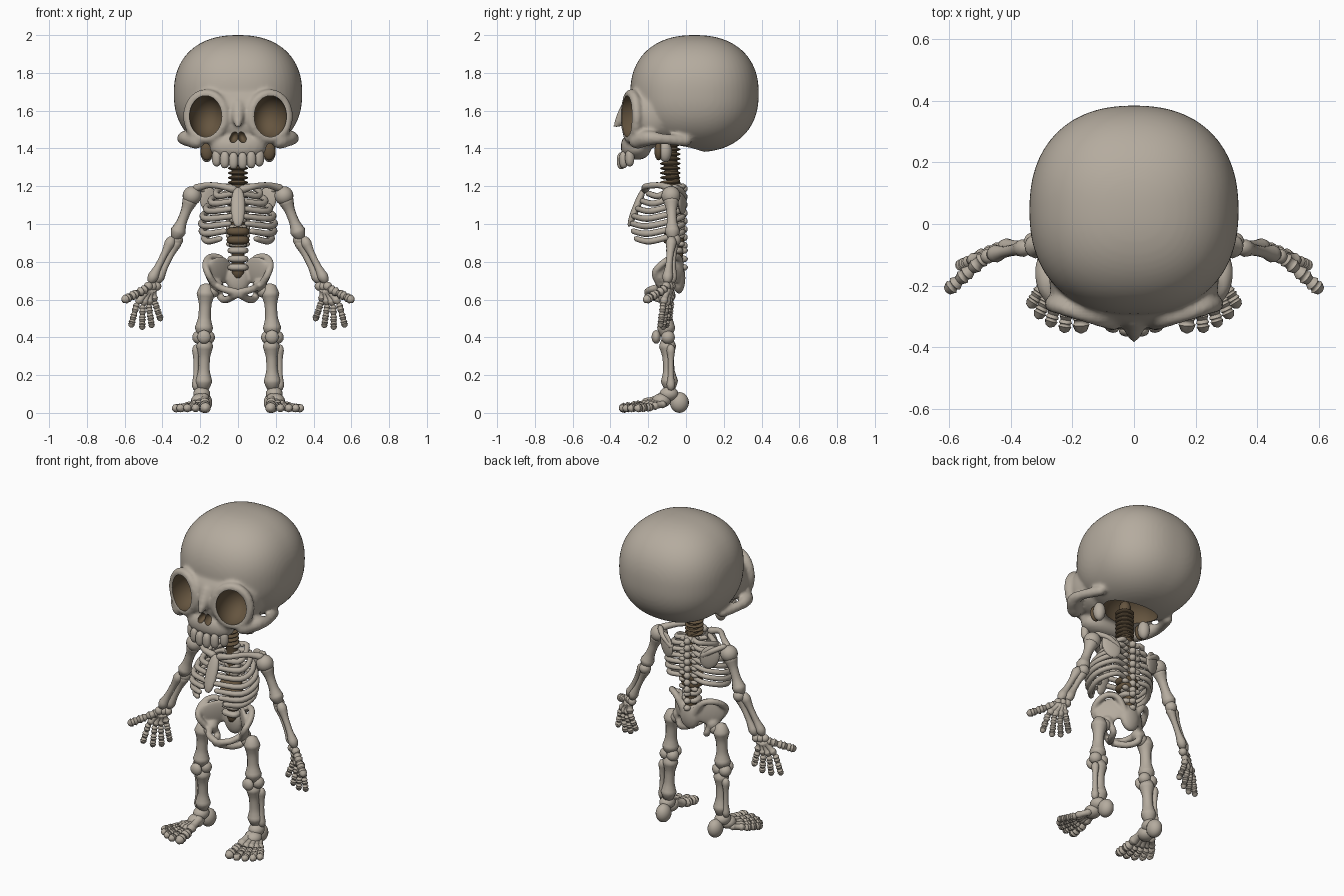
import bpy
import bmesh
from math import sin, cos, pi
from mathutils import Vector, Euler

cube = bpy.data.objects.get("Cube")
if cube:
    bpy.data.objects.remove(cube, do_unlink=True)


def material(name, colour):
    mat = bpy.data.materials.new(name)
    mat.use_nodes = True
    mat.diffuse_color = (*colour, 1)
    mat.node_tree.nodes["Principled BSDF"].inputs["Base Color"].default_value = (*colour, 1)
    return mat


BONE = material("warm grey bone", (0.46, 0.41, 0.345))
DARK = material("dark brown hollow", (0.13, 0.09, 0.05))


def blob(bm, loc, radii, rot=(0, 0, 0), power=2, seg=20):
    """Ellipsoid; a power above two makes it boxier."""
    turn = Euler(rot).to_matrix()
    for v in bmesh.ops.create_uvsphere(bm, u_segments=seg, v_segments=seg * 2 // 3, radius=1)["verts"]:
        size = sum(abs(c) ** power for c in v.co) ** (1 / power)
        v.co = turn @ (v.co / size * Vector(radii)) + Vector(loc)


def ball(bm, loc, r):
    blob(bm, loc, (r, r, r))


def tube(bm, points, radii, sides=12, steps=4):
    """Round-ended sweep along a smooth path with varying radius."""
    pts = [Vector(p) for p in points]
    if not isinstance(radii, (list, tuple)):
        radii = [radii] * len(pts)
    last = len(pts) - 1
    path = []
    for i in range(last):
        a, b, c, d = pts[max(i - 1, 0)], pts[i], pts[i + 1], pts[min(i + 2, last)]
        for k in range(steps):
            t = k / steps
            p = b + (c - a) * (t / 2) + (a * 2 - b * 5 + c * 4 - d) * (t * t / 2) \
                + (b * 3 - a - c * 3 + d) * (t ** 3 / 2)
            path.append((p, radii[i] + (radii[i + 1] - radii[i]) * t))
    path.append((pts[-1], radii[-1]))
    (p, r), (q, s) = path[0], path[-1]
    head = (path[1][0] - p).normalized()
    tail = (q - path[-2][0]).normalized()
    path = [(p - head * r * sin(a), r * cos(a)) for a in (1.4, 0.8)] + path \
        + [(q + tail * s * sin(a), s * cos(a)) for a in (0.8, 1.4)]
    frame, before, rings = head.to_track_quat('Z', 'Y'), head, []
    for i, (p, r) in enumerate(path):
        along = (path[min(i + 1, len(path) - 1)][0] - path[max(i - 1, 0)][0]).normalized()
        frame = before.rotation_difference(along) @ frame
        before = along
        angles = [2 * pi * j / sides for j in range(sides)]
        rings.append([bm.verts.new(p + frame @ Vector((r * cos(a), r * sin(a), 0))) for a in angles])
    for low, high in zip(rings, rings[1:]):
        for j in range(sides):
            k = (j + 1) % sides
            bm.faces.new((low[j], low[k], high[k], high[j]))
    bm.faces.new(rings[0][::-1])
    bm.faces.new(rings[-1])


def bone(bm, a, b, r, knob=1.6):
    """Straight bone with swollen ends."""
    a, b = Vector(a), Vector(b)
    inset = (b - a).normalized() * min(r * knob * 0.8, (b - a).length * 0.3)
    a, b = a + inset, b - inset
    half = ((0, 0.8), (0.07, 1), (0.18, 0.55), (0.32, 0.1))
    shape = list(half) + [(0.5, 0)] + [(1 - t, w) for t, w in reversed(half)]
    tube(bm, [a.lerp(b, t) for t, w in shape], [r * (1 + (knob - 1) * w) for t, w in shape], steps=2)


def digit(bm, a, b, r, joints=(0, 0.42, 0.74, 1)):
    a, b = Vector(a), Vector(b)
    for s, t in zip(joints, joints[1:]):
        bone(bm, a.lerp(b, s), a.lerp(b, t), r, 1.3)


def mirror(bm):
    made = bmesh.ops.duplicate(bm, geom=bm.verts[:] + bm.edges[:] + bm.faces[:])["geom"]
    for v in made:
        if isinstance(v, bmesh.types.BMVert):
            v.co.x *= -1
    bmesh.ops.reverse_faces(bm, faces=[f for f in made if isinstance(f, bmesh.types.BMFace)])


def apply(obj, kind, **settings):
    mod = obj.modifiers.new(kind.lower(), kind)
    for key, value in settings.items():
        setattr(mod, key, value)
    bpy.context.view_layer.objects.active = obj
    bpy.ops.object.modifier_apply(modifier=mod.name)


def smooth(obj):
    bpy.ops.object.select_all(action='DESELECT')
    obj.select_set(True)
    bpy.context.view_layer.objects.active = obj
    bpy.ops.object.shade_smooth_by_angle(angle=0.9)


def make(name, bm, mats=(BONE,), voxel=0):
    mesh = bpy.data.meshes.new(name)
    bm.to_mesh(mesh)
    bm.free()
    obj = bpy.data.objects.new(name, mesh)
    bpy.context.collection.objects.link(obj)
    if voxel:
        apply(obj, 'REMESH', mode='VOXEL', voxel_size=voxel)
        apply(obj, 'SMOOTH', factor=0.5, iterations=5)
    for mat in mats:
        obj.data.materials.append(mat)
    smooth(obj)
    return obj


# Skull: blended masses for eye rims, cheeks, face and cranium
bm = bmesh.new()
rim = [(0.168 + 0.098 * cos(a), -0.29 + 0.03 * cos(a), 1.57 + 0.118 * sin(a))
       for a in [pi * i / 6 for i in range(13)]]
tube(bm, rim, 0.027)
tube(bm, [(0.22, -0.26, 1.44), (0.275, -0.2, 1.455), (0.29, -0.12, 1.45), (0.25, 0, 1.44)],
     [0.045, 0.042, 0.028, 0.03])
mirror(bm)
blob(bm, (0, 0.045, 1.69), (0.34, 0.34, 0.31), power=2.3, seg=64)
blob(bm, (0, -0.18, 1.57), (0.275, 0.152, 0.165), power=2.5, seg=40)
blob(bm, (0, -0.265, 1.41), (0.15, 0.08, 0.07), power=2.4, seg=32)
tube(bm, [(0, -0.3, 1.63), (0, -0.335, 1.57), (0, -0.37, 1.52)], [0.04, 0.035, 0.016])
skull = make("skull", bm, (BONE, DARK), voxel=0.011)

# Eye sockets, nose opening, brain cavity and the hole beneath
cuts = [((s * 0.165, -0.285, 1.57), (0.092, 0.125, 0.112), (0, 0, s * 0.15)) for s in (1, -1)]
cuts += [((s * 0.021, -0.355, 1.462), (0.024, 0.06, 0.034), (0, s * -0.4, 0)) for s in (1, -1)]
cuts += [((0, -0.36, 1.487), (0.024, 0.06, 0.03), (0, 0, 0)),
         ((0, 0.06, 1.68), (0.27, 0.2, 0.25), (0, 0, 0)),
         ((0, -0.03, 1.42), (0.17, 0.135, 0.13), (0, 0, 0))]
for loc, radii, rot in cuts:
    bm = bmesh.new()
    blob(bm, loc, radii, rot, seg=36)
    for f in bm.faces:
        f.material_index = 1
    cutter = make("cutter", bm, (BONE, DARK))
    cutter.hide_render = True
    apply(skull, 'BOOLEAN', operation='DIFFERENCE', solver='EXACT', object=cutter)
    bpy.data.objects.remove(cutter, do_unlink=True)
smooth(skull)

# Upper teeth
bm = bmesh.new()
for x, y, z in ((0.024, -0.343, 1.335), (0.07, -0.33, 1.34), (0.113, -0.298, 1.35)):
    blob(bm, (x, y, z), (0.025, 0.023, 0.045), (0, 0, x * 4), power=2.4)
mirror(bm)
make("teeth", bm)

# Skull base behind the cheeks
for name, mat, loc, radii in (("skull_base", BONE, (0.165, -0.11, 1.385), (0.035, 0.035, 0.058)),
                              ("skull_base_hollow", DARK, (0.165, -0.145, 1.385), (0.033, 0.022, 0.048))):
    bm = bmesh.new()
    blob(bm, loc, radii)
    mirror(bm)
    make(name, bm, (mat,))

# Neck and spine
bm = bmesh.new()
tube(bm, [(0, -0.08, 1.46), (0, -0.08, 1.3), (0, -0.055, 1.15), (0, -0.05, 0.95), (0, -0.05, 0.74)], 0.035)
for i in range(9):
    blob(bm, (0, -0.083, 1.42 - i * 0.025), (0.054, 0.054, 0.012))
for z in (0.96, 0.915):
    blob(bm, (0, -0.065, z), (0.06, 0.055, 0.024), power=3)
make("neck_and_spine_discs", bm, (DARK,))

bm = bmesh.new()
for i in range(8):
    z = 1.195 - i * 0.043
    blob(bm, (0, -0.05, z), (0.047, 0.035, 0.018), power=3)
    blob(bm, (0, -0.013, z - 0.008), (0.02, 0.022, 0.021))
    for s in (1, -1):
        blob(bm, (s * 0.042, -0.025, z), (0.022, 0.018, 0.015))
for z in (0.86, 0.815, 0.77):
    blob(bm, (0, -0.06, z), (0.055, 0.045, 0.019), power=3)
    blob(bm, (0, -0.015, z), (0.02, 0.025, 0.018))
make("vertebrae", bm)

# Ribs, breastbone, collarbones and shoulder blades
bm = bmesh.new()
for i in range(7):
    t = i / 6
    z = 1.2 - 0.04 * i
    wide = 0.115 + 0.078 * sin(t * 2.2)
    front = -0.2 - 0.083 * sin(t * 2.3)
    end = 0.025 + max(0, i - 3) * 0.024
    tube(bm, [(0.03, -0.035, z), (wide * 0.65, -0.018, z - 0.003), (wide, -0.1, z - 0.03),
              (wide * 0.88, front * 0.75, z - 0.052), (end, front, z - 0.038)],
         [0.014, 0.015, 0.016, 0.017, 0.015], sides=10)
mirror(bm)
make("ribs", bm)

bm = bmesh.new()
blob(bm, (0, -0.262, 1.09), (0.037, 0.02, 0.112), (-0.38, 0, 0), power=2.3)
make("breastbone", bm)

bm = bmesh.new()
tube(bm, [(0.025, -0.215, 1.185), (0.09, -0.21, 1.2), (0.16, -0.14, 1.205), (0.22, -0.09, 1.19)],
     [0.022, 0.016, 0.016, 0.022])
mirror(bm)
make("collarbones", bm)

bm = bmesh.new()
blob(bm, (0.15, -0.022, 1.125), (0.055, 0.016, 0.075), (0, 0.35, -0.35))
tube(bm, [(0.11, -0.01, 1.13), (0.17, -0.02, 1.17), (0.22, -0.06, 1.195)], 0.016)
mirror(bm)
make("shoulder_blades", bm)

# Pelvis: flared wings, lower ring and sacrum
bm = bmesh.new()
tube(bm, [(0.04, -0.03, 0.74), (0.09, -0.035, 0.815), (0.145, -0.07, 0.825), (0.172, -0.125, 0.79),
          (0.16, -0.165, 0.74), (0.125, -0.14, 0.68)], 0.019)
blob(bm, (0.105, -0.085, 0.75), (0.095, 0.019, 0.08), (0.1, 0.25, -0.75))
ball(bm, (0.115, -0.1, 0.67), 0.04)
tube(bm, [(0.11, -0.11, 0.675), (0.075, -0.18, 0.655), (0.012, -0.205, 0.64)], 0.02)
tube(bm, [(0.11, -0.085, 0.66), (0.09, -0.075, 0.61), (0.06, -0.13, 0.6), (0.012, -0.2, 0.625)], 0.02)
mirror(bm)
blob(bm, (0, -0.038, 0.715), (0.065, 0.035, 0.085))
make("pelvis", bm, voxel=0.008)

# Arms
bm = bmesh.new()
ball(bm, (0.243, -0.08, 1.15), 0.05)
bone(bm, (0.24, -0.08, 1.16), (0.333, -0.07, 0.92), 0.026, 1.55)
mirror(bm)
make("upper_arms", bm)

bm = bmesh.new()
ball(bm, (0.325, -0.06, 0.915), 0.034)
bone(bm, (0.345, -0.075, 0.93), (0.465, -0.1, 0.69), 0.018, 1.6)
bone(bm, (0.312, -0.065, 0.925), (0.43, -0.075, 0.69), 0.017, 1.6)
mirror(bm)
make("forearms", bm)

# Hands, thumbs pointing outward and forward
bm = bmesh.new()
for x, y in ((0.475, -0.105), (0.452, -0.09), (0.43, -0.08)):
    ball(bm, (x, y, 0.67), 0.024)
for knuckle, tip in (((0.535, -0.12, 0.58), (0.566, -0.135, 0.46)),
                     ((0.505, -0.103, 0.57), (0.507, -0.122, 0.448)),
                     ((0.473, -0.09, 0.572), (0.456, -0.105, 0.458)),
                     ((0.442, -0.078, 0.59), (0.41, -0.09, 0.495))):
    bone(bm, Vector((0.455, -0.092, 0.675)).lerp(Vector(knuckle), 0.15), knuckle, 0.016, 1.35)
    digit(bm, knuckle, tip, 0.0145)
digit(bm, (0.48, -0.105, 0.66), (0.605, -0.215, 0.597), 0.019, (0, 0.4, 0.72, 1))
mirror(bm)
make("hands", bm)

# Legs
bm = bmesh.new()
ball(bm, (0.135, -0.1, 0.645), 0.036)
bone(bm, (0.168, -0.105, 0.68), (0.183, -0.105, 0.4), 0.032, 1.5)
mirror(bm)
make("thigh_bones", bm)

bm = bmesh.new()
blob(bm, (0.18, -0.158, 0.402), (0.036, 0.024, 0.036))
mirror(bm)
make("kneecaps", bm)

bm = bmesh.new()
for s in (1, -1):
    ball(bm, (0.182 + s * 0.024, -0.095, 0.4), 0.036)
bone(bm, (0.175, -0.1, 0.4), (0.183, -0.085, 0.12), 0.029, 1.55)
bone(bm, (0.22, -0.08, 0.36), (0.222, -0.08, 0.12), 0.014, 1.6)
mirror(bm)
make("shin_bones", bm)

# Feet, splayed outward
bm = bmesh.new()
blob(bm, (0.18, -0.035, 0.055), (0.043, 0.05, 0.055))
blob(bm, (0.192, -0.09, 0.1), (0.045, 0.05, 0.038))
blob(bm, (0.2, -0.13, 0.065), (0.048, 0.05, 0.038))
for i, (root, tip) in enumerate((((0.175, -0.235), (0.172, -0.345)), ((0.212, -0.235), (0.226, -0.343)),
                                 ((0.242, -0.222), (0.272, -0.325)), ((0.266, -0.203), (0.31, -0.298)),
                                 ((0.283, -0.18), (0.335, -0.262)))):
    thick = 0.022 if i == 0 else 0.017
    bone(bm, (0.18 + i * 0.011, -0.11, 0.085 - i * 0.009), (*root, 0.045 - i * 0.003), thick, 1.25)
    digit(bm, (*root, 0.042 - i * 0.003), (*tip, 0.024), thick, (0, 0.5, 1) if i == 0 else (0, 0.4, 0.7, 1))
mirror(bm)
make("feet", bm)
